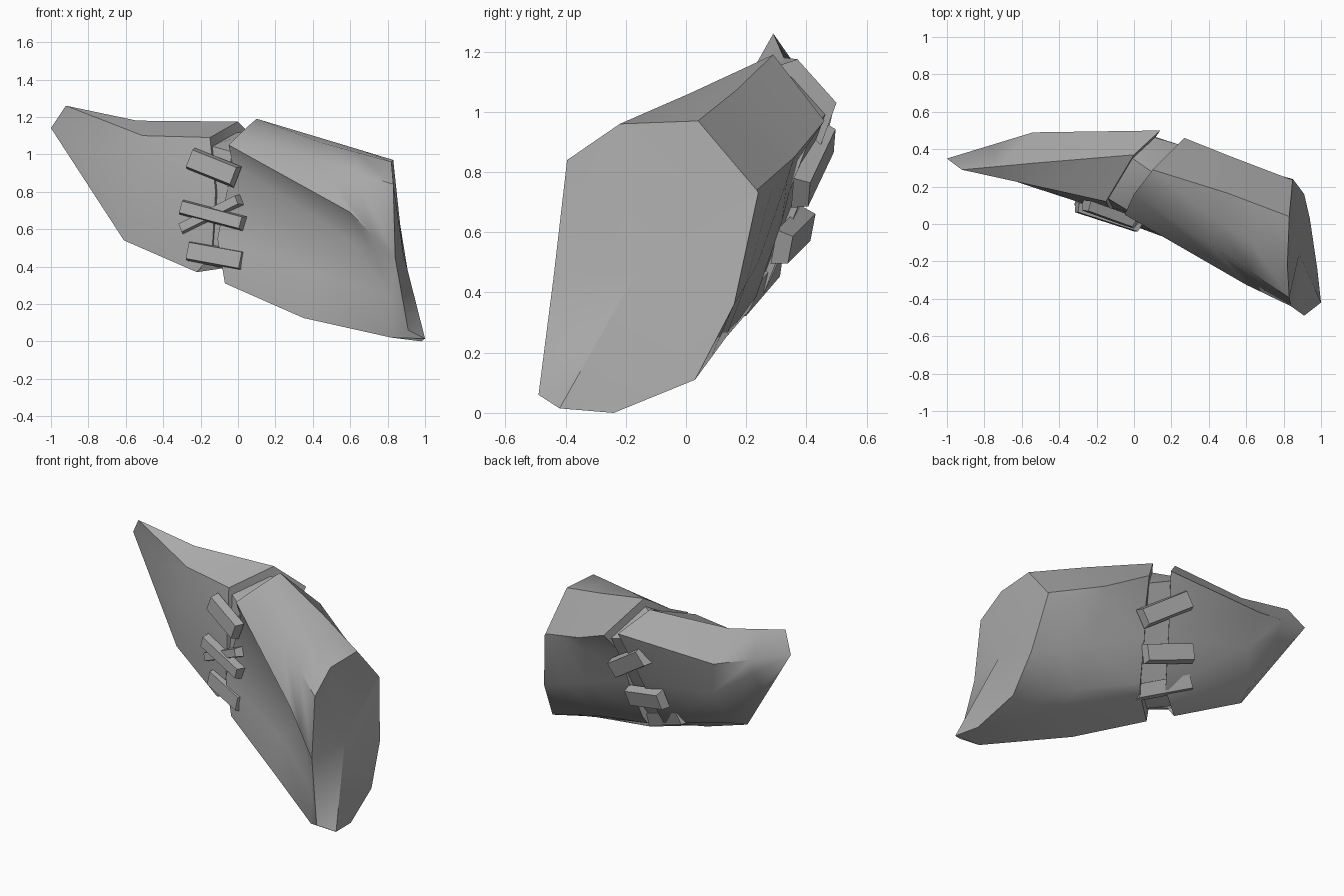
import bpy, bmesh, math
from mathutils import Vector

if "Cube" in bpy.data.objects:
    bpy.data.objects.remove(bpy.data.objects["Cube"])

grey = bpy.data.materials.new("dull grey")
grey.diffuse_color = (0.4, 0.4, 0.4, 1)
grey.use_nodes = True
grey.node_tree.nodes["Principled BSDF"].inputs["Base Color"].default_value = grey.diffuse_color


def finish(name, bm, angle):
    bmesh.ops.remove_doubles(bm, verts=bm.verts[:], dist=0.001)
    bmesh.ops.recalc_face_normals(bm, faces=bm.faces[:])
    me = bpy.data.meshes.new(name)
    bm.to_mesh(me)
    bm.free()
    me.materials.append(grey)
    ob = bpy.data.objects.new(name, me)
    bpy.context.collection.objects.link(ob)
    bpy.context.view_layer.objects.active = ob
    ob.select_set(True)
    bpy.ops.object.shade_smooth_by_angle(angle=math.radians(angle))
    ob.select_set(False)
    return ob


def loft(name, rails, angle):
    """Each rail runs lengthways; neighbouring rails are skinned."""
    bm = bmesh.new()
    rows = [[bm.verts.new(p) for p in r] for r in rails]
    n = len(rows)
    for i in range(n):
        a, b = rows[i], rows[(i + 1) % n]
        for k in range(len(a) - 1):
            bm.faces.new((a[k], a[k + 1], b[k + 1], b[k]))
    # closed ends as fans
    for k in (0, len(rails[0]) - 1):
        mid = bm.verts.new(sum((Vector(r[k]) for r in rails), Vector()) / n)
        for i in range(n):
            bm.faces.new((rows[i][k], rows[(i + 1) % n][k], mid))
    return finish(name, bm, angle)


def rail(a, b, m1=None, m2=None):
    a, b = Vector(a), Vector(b)
    m1 = Vector(m1) if m1 else (a + b) / 2
    m2 = Vector(m2) if m2 else (m1 + b) / 2
    return [a, m1, m2, b]


# large half: rails from the seam to the blunt end
right = [
    rail((0.10, 0.29, 1.19), (0.83, 0.04, 0.97), (0.50, 0.165, 1.07)),
    rail((0.07, 0.25, 1.165), (0.82, -0.22, 0.96)),
    rail((0.00, 0.16, 1.10), (0.83, -0.395, 0.84)),
    rail((-0.05, 0.05, 1.05), (0.84, -0.44, 0.45), (0.60, -0.325, 0.69)),
    rail((-0.03, 0.07, 0.95), (0.84, -0.44, 0.45), (0.60, -0.19, 0.54)),
    rail((-0.11, 0.03, 0.55), (0.91, -0.49, 0.06), (0.40, -0.14, 0.36), (0.82, -0.42, 0.25)),
    rail((-0.07, 0.03, 0.31), (1.00, -0.42, 0.015), (0.35, -0.14, 0.125), (0.82, -0.42, 0.02)),
    rail((0.13, 0.21, 0.34), (0.98, -0.24, 0.0)),
    rail((0.15, 0.235, 0.39), (0.94, 0.03, 0.11)),
    rail((0.19, 0.32, 0.64), (0.91, 0.16, 0.36)),
    rail((0.22, 0.37, 0.84), (0.85, 0.24, 0.73), (0.50, 0.335, 0.77)),
    rail((0.27, 0.46, 0.97), (0.848, 0.235, 0.74), (0.52, 0.36, 0.85)),
]
loft("large_half", right, 45)

# small half: rails from the seam to the pointed tip
T1, T2 = (-0.92, 0.29, 1.26), (-1.0, 0.35, 1.14)
left = [
    rail((0.00, 0.37, 1.175), T1, (-0.54, 0.325, 1.18)),
    rail((-0.15, 0.12, 1.09), T1, (-0.51, 0.20, 1.10)),
    rail((-0.12, 0.06, 0.80), T2, (-0.52, 0.19, 0.88)),
    rail((-0.14, 0.07, 0.46), T2, (-0.58, 0.22, 0.62)),
    rail((-0.22, 0.10, 0.37), T2, (-0.61, 0.24, 0.54)),
    rail((-0.02, 0.26, 0.40), T2, (-0.58, 0.34, 0.58)),
    rail((0.05, 0.37, 0.68), T2, (-0.50, 0.44, 0.79)),
    rail((0.14, 0.50, 1.03), T2, (-0.54, 0.49, 1.01)),
]
loft("small_half", left, 55)

# inner core that shows in the gap
bm = bmesh.new()
for rails in (left, right):
    pts = [Vector(r[0]) for r in rails]
    c = sum(pts, Vector()) / len(pts)
    for p in pts:
        bm.verts.new(c + (p - c) * 0.86)
bmesh.ops.convex_hull(bm, input=bm.verts[:])
bmesh.ops.delete(bm, geom=[v for v in bm.verts if not v.link_faces],
                 context='VERTS')
finish("core", bm, 30)


def stitch(name, a, b, wide, thick, out):
    """Bar from a to b with a narrower outer face; out points off the surface."""
    a, b, out = Vector(a), Vector(b), Vector(out).normalized()
    x = (b - a).normalized()
    z = x.cross(out).normalized()
    y = z.cross(x)
    y = y if y.dot(out) > 0 else -y
    bm = bmesh.new()
    bmesh.ops.create_cube(bm, size=1)
    for v in bm.verts:
        outer = v.co.y > 0
        length = (b - a).length * (0.94 if outer else 1.0)
        w = wide * (0.8 if outer else 1.0)
        v.co = ((a + b) / 2 + x * v.co.x * length
                + y * v.co.y * thick + z * v.co.z * w)
    finish(name, bm, 20)


# front lacing
F = (-0.35, -0.9, 0.1)
stitch("front_stitch_top", (-0.26, 0.10, 0.98), (-0.01, 0.01, 0.88), 0.12, 0.055, F)
stitch("front_stitch_cross", (-0.31, 0.12, 0.60), (0.01, 0.00, 0.76), 0.06, 0.05, F)
stitch("front_stitch_middle", (-0.31, 0.09, 0.72), (0.03, -0.02, 0.63), 0.08, 0.05, F)
stitch("front_stitch_low", (-0.27, 0.11, 0.485), (0.03, -0.01, 0.43), 0.11, 0.055, F)

# back lacing, each given by its centre and half length
B = (0.25, 0.9, -0.25)
for name, c, d, w in (
        ("back_stitch_top", (0.115, 0.425, 0.82), (0.14, -0.045, -0.095), 0.12),
        ("back_stitch_middle", (0.035, 0.358, 0.585), (0.15, -0.04, -0.04), 0.12),
        ("back_stitch_low", (-0.02, 0.235, 0.43), (0.165, -0.06, -0.07), 0.10)):
    c, d = Vector(c), Vector(d)
    stitch(name, c - d, c + d, w, 0.055, B)
